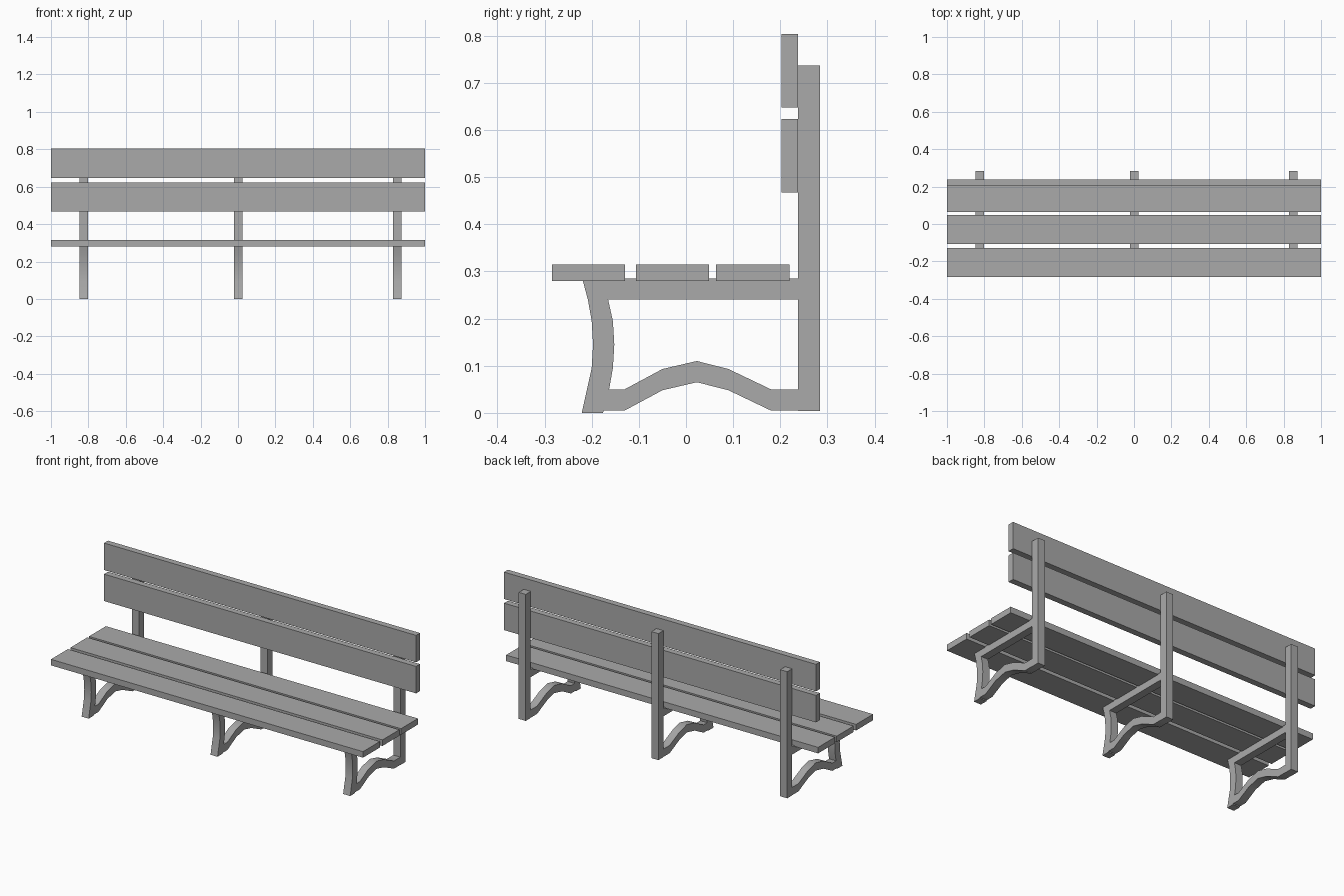
import bpy
import bmesh
from mathutils import Vector

cube = bpy.data.objects.get("Cube")
if cube:
    bpy.data.objects.remove(cube, do_unlink=True)

grey = bpy.data.materials.new("plain_grey")
grey.use_nodes = True
colour = (0.4, 0.4, 0.4, 1)
grey.diffuse_color = colour
grey.node_tree.nodes["Principled BSDF"].inputs["Base Color"].default_value = colour


def extrude_profile(name, profile, x_centre, width):
    """Extrude a (y, z) outline along x."""
    bm = bmesh.new()
    face = bm.faces.new([bm.verts.new((x_centre - width / 2, y, z)) for y, z in profile])
    result = bmesh.ops.extrude_face_region(bm, geom=[face])
    moved = [v for v in result["geom"] if isinstance(v, bmesh.types.BMVert)]
    bmesh.ops.translate(bm, verts=moved, vec=Vector((width, 0, 0)))
    bmesh.ops.recalc_face_normals(bm, faces=bm.faces)
    mesh = bpy.data.meshes.new(name)
    bm.to_mesh(mesh)
    bm.free()
    mesh.materials.append(grey)
    obj = bpy.data.objects.new(name, mesh)
    bpy.context.collection.objects.link(obj)
    return obj


def rectangle(y0, y1, z0, z1):
    return [(y0, z0), (y1, z0), (y1, z1), (y0, z1)]


# Seat planks
for i, y in enumerate((-0.284, -0.106, 0.064)):
    extrude_profile(f"seat_plank_{i + 1}", rectangle(y, y + 0.155, 0.28, 0.315), 0, 2)

# Backrest planks
for name, z in (("lower", 0.467), ("upper", 0.647)):
    extrude_profile(f"{name}_back_plank", rectangle(0.202, 0.238, z, z + 0.156), 0, 2)

# Side outline of seat rail, curved front leg and arched stretcher
arch = [(-0.13, 0.005), (-0.05, 0.048), (0.023, 0.065), (0.09, 0.048), (0.18, 0.005), (0.238, 0.005)]
arch_top = [(y, z + 0.045) for y, z in reversed(arch)]
leg_outer = [(-0.22, 0.285), (-0.208, 0.24), (-0.2, 0.195), (-0.197, 0.145), (-0.2, 0.095), (-0.221, 0.0)]
leg_inner = [(-0.163, 0.05), (-0.155, 0.095), (-0.152, 0.145), (-0.155, 0.195), (-0.165, 0.24)]
support = (leg_outer + [(-0.176, 0.0), (-0.174, 0.005)] + arch + arch_top
           + leg_inner + [(0.238, 0.24), (0.238, 0.285)])

# Three support frames, each with an upright back post
for side, x in (("right", -0.825), ("middle", 0.001), ("left", 0.851)):
    frame = extrude_profile(f"{side}_support", support, x, 0.045)
    extrude_profile(f"{side}_back_post", rectangle(0.238, 0.284, 0.004, 0.737), x, 0.045)
    bpy.ops.object.select_all(action="DESELECT")
    frame.select_set(True)
    bpy.context.view_layer.objects.active = frame
    bpy.ops.object.shade_smooth_by_angle()
